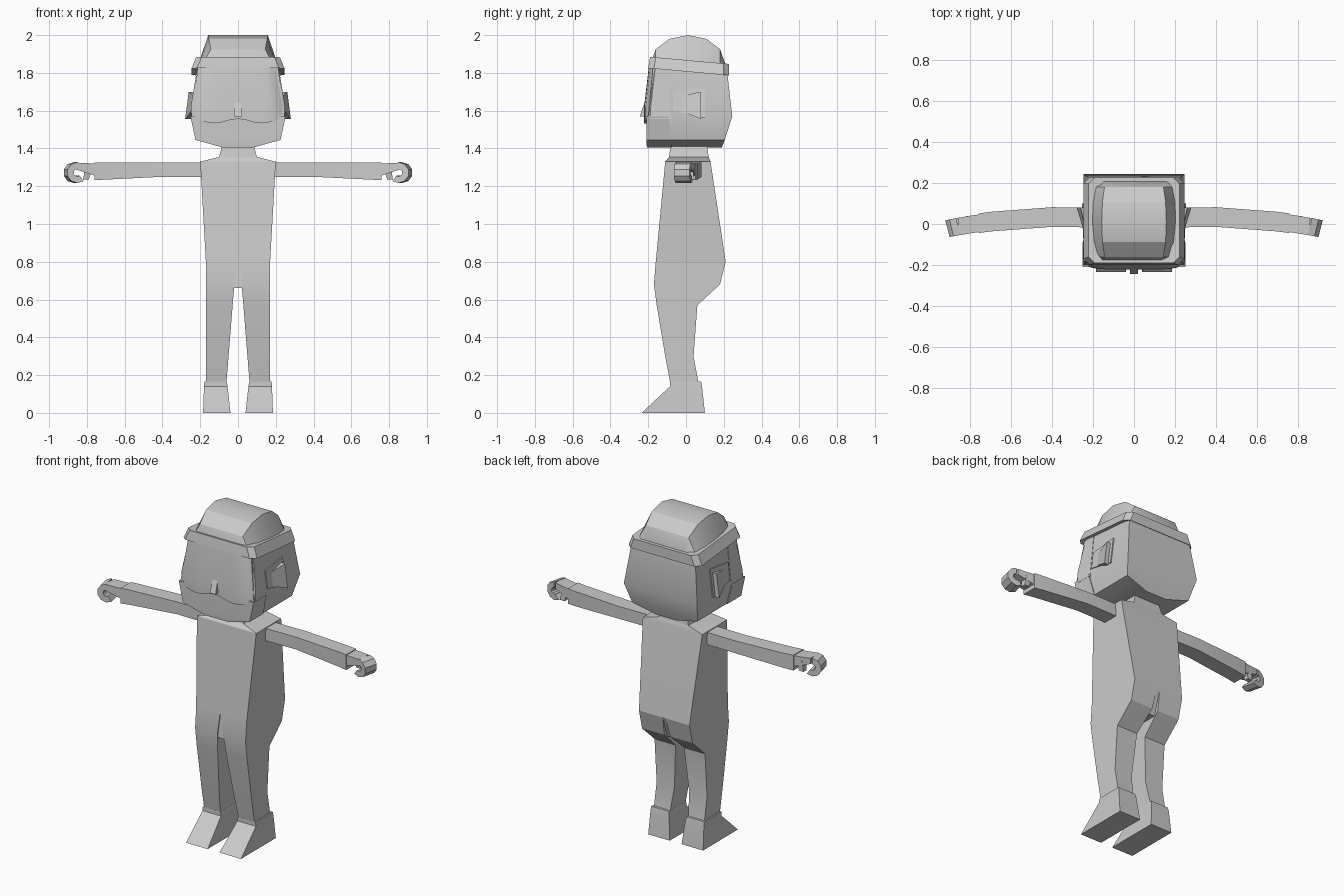
import bpy
import bmesh
from math import cos, sin, pi, radians

cube = bpy.data.objects.get("Cube")
if cube:
    bpy.data.objects.remove(cube, do_unlink=True)

shade = .6
grey = bpy.data.materials.new("plain_grey")
grey.use_nodes = True
grey.diffuse_color = (shade, shade, shade, 1)
grey.node_tree.nodes["Principled BSDF"].inputs["Base Color"].default_value = grey.diffuse_color


def loft(name, rings, mirror=False):
    """Skin a row of equal-length point rings and cap both ends."""
    bm = bmesh.new()
    rows = [[bm.verts.new(point) for point in ring] for ring in rings]
    for lower, upper in zip(rows, rows[1:]):
        for i in range(len(lower)):
            bm.faces.new((lower[i - 1], lower[i], upper[i], upper[i - 1]))
    bm.faces.new(rows[0])
    bm.faces.new(rows[-1])
    bmesh.ops.recalc_face_normals(bm, faces=bm.faces)
    mesh = bpy.data.meshes.new(name)
    bm.to_mesh(mesh)
    bm.free()
    mesh.materials.append(grey)
    part = bpy.data.objects.new(name, mesh)
    bpy.context.collection.objects.link(part)
    if mirror:
        part.modifiers.new("Mirror", 'MIRROR')
    bpy.ops.object.select_all(action='DESELECT')
    part.select_set(True)
    bpy.context.view_layer.objects.active = part
    bpy.ops.object.shade_smooth_by_angle(angle=radians(25))


def rect(z, inner, outer, front, back):
    """Level rectangle between two x and two y limits."""
    return [(inner, front, z), (outer, front, z), (outer, back, z), (inner, back, z)]


def wide(z, half, front, back):
    """Level rectangle centred on the middle plane."""
    return rect(z, -half, half, front, back)


# Torso, neck and hips
hip, shoulder, collar = .8, 1.33, 1.355
torso_top = wide(collar, .1, -.09, .12)
loft("torso", [wide(hip, .17, -.16, .21), wide(shoulder, .2, -.11, .13), torso_top])
loft("neck", [torso_top, wide(1.43, .08, -.08, .11)])
loft("crotch", [wide(.66, .025, -.165, .15), wide(hip, .015, -.155, .21)])


# Legs, tapering on the inside toward the ankle
def leg_ring(z, front, back):
    inner = .01 + (hip - z) * .08
    return rect(z, inner, .17, front, back)


ankle = .14
loft("leg", [leg_ring(hip, -.16, .21), leg_ring(.68, -.17, .18), leg_ring(.57, -.155, .06),
             leg_ring(.3, -.11, .04), leg_ring(ankle, -.08, .07)], mirror=True)

# Feet with a cuff and a long sloping toe
loft("foot", [rect(ankle + .025, .06, .178, -.085, .08), rect(ankle, .055, .18, -.085, .085),
              rect(0, .04, .185, -.235, .1)], mirror=True)


# Arms and hands follow one gentle forward bend
def bend(x):
    return .035 - .17 * (x - .33) ** 2


def arm_ring(x, half, bottom, top):
    front, back = bend(x) - half, bend(x) + half
    return [(x, front, bottom), (x, back, bottom), (x, back, top), (x, front, top)]


wrist = .76
loft("arm", [arm_ring(x, .048, 1.25 - max(0, x - .4) * .05, 1.325)
             for x in (.17, .4, .7, wrist)], mirror=True)

# Palm heel, then fingers curled round an open grip
knuckle, grip_height = .86, 1.272
loft("palm", [arm_ring(wrist - .02, .043, 1.25, 1.32), arm_ring(.8, .043, 1.27, 1.322),
              arm_ring(knuckle, .043, 1.29, 1.325)], mirror=True)


def finger_ring(angle):
    ring = []
    for radius, side in ((.02, -1), (.055, -1), (.055, 1), (.02, 1)):
        x = knuckle + radius * cos(angle) + side * .01
        ring.append((x, bend(x) + side * .043, grip_height + radius * sin(angle)))
    return ring


loft("fingers", [finger_ring(pi / 2 - step * pi / 5) for step in range(7)], mirror=True)
loft("thumb", [rect(1.235, .79, .82, .01, .04), rect(1.3, .77, .81, 0, .04)], mirror=True)

# Head and jaw
chin, cheek, temple, brow = 1.405, 1.445, 1.57, 1.83
loft("head", [wide(chin, .07, -.19, .19), wide(cheek, .22, -.2, .205),
              wide(temple, .247, -.2, .245), wide(brow, .212, -.175, .215)])
loft("jaw", [wide(chin, .08, -.207, -.075), wide(cheek, .225, -.21, -.075),
             wide(temple, .252, -.21, -.09)])


# Upper face shell with a wavy lower rim and rounded corners
def shell_ring(across):
    x, y = across / 4, -.222 + .035 * across ** 8
    rim = 1.545 + .012 * cos(2 * pi * across)
    top = x * .86
    return [(x, y, rim), (x, y, 1.62), (top, y + .025, brow),
            (top, -.09, brow), (x, -.08, rim)]


loft("upper_face", [shell_ring(step / 6) for step in range(-6, 7)])
loft("nose", [wide(temple, .02, -.245, -.18), wide(temple + .1, .015, -.21, -.18)])


# Ears: a low surround and a flap that flares toward the back
def side_plate(name, front, back, bottom, top, outside, flare):
    corners = [(front, top - .02), (back, top), (back, bottom), (front, bottom + .04)]
    loft(name, [[(reach - (z - temple) * .13 + flare * y, y, z) for y, z in corners]
                for reach in (outside - .03, outside)], mirror=True)


side_plate("ear_surround", -.07, .1, 1.56, 1.725, .253, flare=0)
side_plate("ear_flap", -.02, .08, 1.555, 1.7, .258, flare=.25)


# Cap band with cut corners, flaring at its lower rim and dipping at the back
def band_ring(half, front, back, height):
    cut = .03
    outline = [(half - cut, front), (half, front + cut), (half, back - cut), (half - cut, back)]
    outline += [(-x, y) for x, y in reversed(outline)]
    return [(x, y, height - (y - front) * .09) for x, y in outline]


loft("cap_band", [band_ring(.205, -.17, .2, 1.835), band_ring(.247, -.2, .228, 1.825),
                  band_ring(.222, -.19, .228, 1.885), band_ring(.2, -.165, .2, 1.88)])


# Domed cap, arched front to back with sloping sides
def dome_ring(angle):
    rise = sin(angle)
    y, z = .01 - .197 * cos(angle), 1.85 + .15 * rise
    ridge, base = .13 + .028 * rise, .165 + .045 * rise
    return [(-base, y, 1.845), (-ridge, y, z), (ridge, y, z), (base, y, 1.845)]


loft("cap_dome", [dome_ring(step * pi / 6) for step in range(7)])
